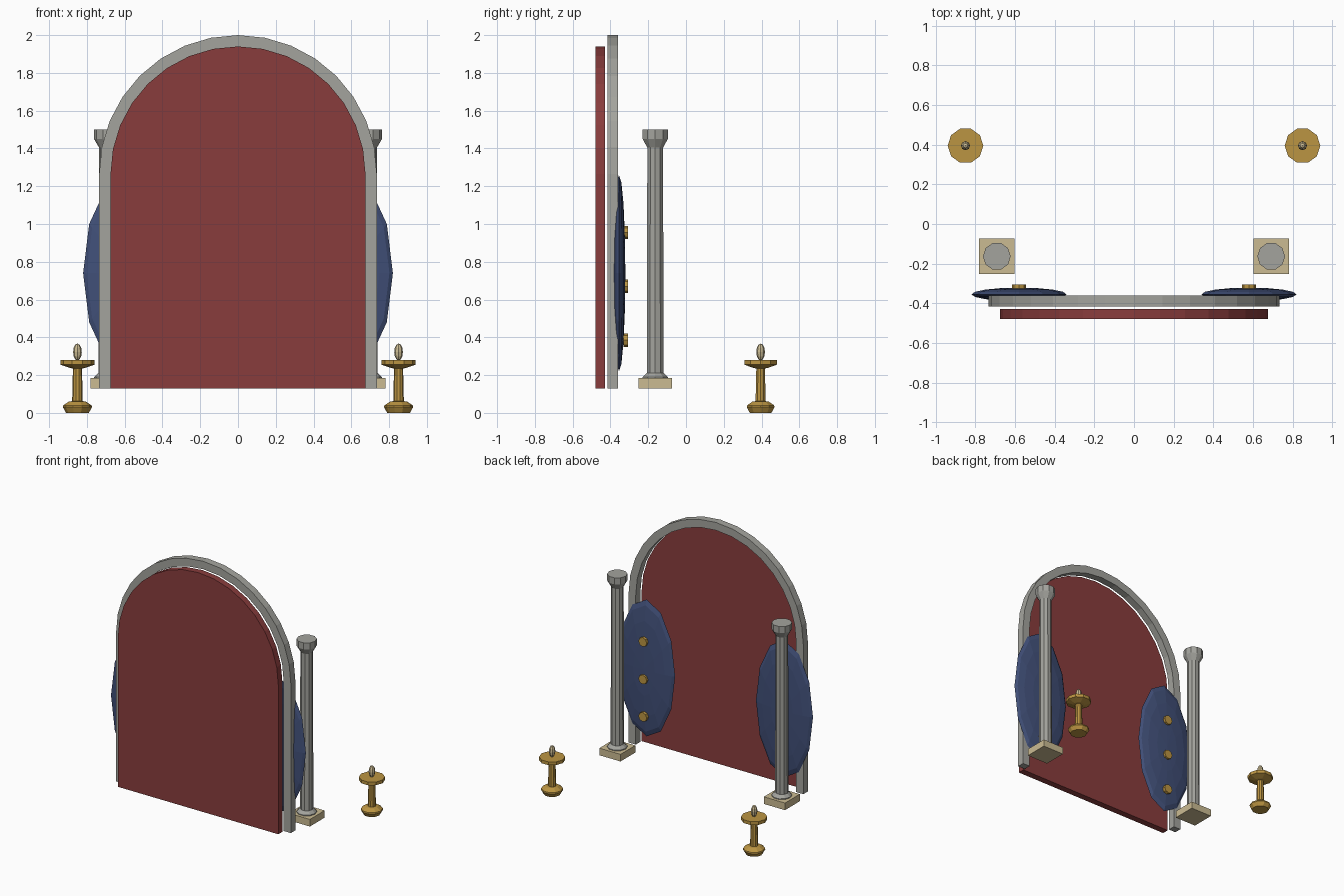
import bpy, bmesh, math
from mathutils import Matrix, Vector

cube = bpy.data.objects.get("Cube")
if cube:
    bpy.data.objects.remove(cube, do_unlink=True)


def material(name, rgb):
    m = bpy.data.materials.new(name)
    m.use_nodes = True
    color = (*rgb, 1.0)
    m.diffuse_color = color
    m.node_tree.nodes["Principled BSDF"].inputs["Base Color"].default_value = color
    return m


RED = material("dark red", (0.25, 0.046, 0.046))
STONE = material("grey stone", (0.37, 0.37, 0.34))
BLUE = material("navy blue", (0.053, 0.08, 0.19))
GOLD = material("gold", (0.50, 0.30, 0.055))
SAND = material("pale sand", (0.60, 0.50, 0.29))

FLOOR, SPRING = 0.13, 1.265


def finish(name, bm, mat):
    bmesh.ops.recalc_face_normals(bm, faces=bm.faces)
    mesh = bpy.data.meshes.new(name)
    bm.to_mesh(mesh)
    bm.free()
    mesh.materials.append(mat)
    ob = bpy.data.objects.new(name, mesh)
    bpy.context.collection.objects.link(ob)
    return ob


def arch_line(radius, segments=16):
    """Door outline: up one side, over the arch and down the other."""
    arc = [(radius * math.cos(math.pi * i / segments),
            SPRING + radius * math.sin(math.pi * i / segments))
           for i in range(segments + 1)]
    return [(radius, FLOOR)] + arc + [(-radius, FLOOR)]


def extrude_outline(name, outline, y0, y1, mat):
    bm = bmesh.new()
    face = bm.faces.new([bm.verts.new((x, y0, z)) for x, z in outline])
    new = bmesh.ops.extrude_face_region(bm, geom=[face])["geom"]
    verts = [v for v in new if isinstance(v, bmesh.types.BMVert)]
    bmesh.ops.translate(bm, verts=verts, vec=(0, y1 - y0, 0))
    return finish(name, bm, mat)


def lathe(name, profile, location, mat, sides=10):
    """Stack of (radius, height) rings with closed ends."""
    bm = bmesh.new()
    rings = []
    for r, z in profile:
        angles = [2 * math.pi * i / sides for i in range(sides)]
        rings.append([bm.verts.new(Vector(location) + Vector((r * math.cos(a), r * math.sin(a), z)))
                      for a in angles])
    for low, high in zip(rings, rings[1:]):
        for i in range(sides):
            j = (i + 1) % sides
            bm.faces.new((low[i], low[j], high[j], high[i]))
    bm.faces.new(rings[0])
    bm.faces.new(rings[-1])
    return finish(name, bm, mat)


def ellipsoid(name, location, radii, mat, segments, rings, turn=0.0):
    bm = bmesh.new()
    matrix = (Matrix.Translation(location) @ Matrix.Diagonal((*radii, 1))
              @ Matrix.Rotation(turn, 4, "X"))
    bmesh.ops.create_uvsphere(bm, u_segments=segments, v_segments=rings, radius=1, matrix=matrix)
    return finish(name, bm, mat)


def box(name, location, size, mat):
    bm = bmesh.new()
    bmesh.ops.create_cube(bm, size=1, matrix=Matrix.Translation(location) @ Matrix.Diagonal((*size, 1)))
    return finish(name, bm, mat)


# Arched door panel and the stone surround behind it
extrude_outline("door_panel", arch_line(0.675), -0.48, -0.43, RED)
extrude_outline("arch_frame", arch_line(0.735) + arch_line(0.675)[::-1], -0.415, -0.36, STONE)

COLUMN = [(0.07, 0.18), (0.07, 0.19), (0.046, 0.212), (0.044, 1.405), (0.07, 1.45), (0.07, 1.5)]
CANDLESTICK = [(0.06, 0), (0.077, 0.03), (0.075, 0.04), (0.045, 0.06), (0.028, 0.062),
               (0.024, 0.235), (0.04, 0.238), (0.09, 0.255), (0.09, 0.28)]

for side, s in (("left", 1), ("right", -1)):
    # Oval shield with three studs on its back
    ellipsoid(f"{side}_shield", (s * 0.58, -0.355, 0.74), (0.24, 0.034, 0.52), BLUE, 12, 8, math.pi / 2)
    for i in range(3):
        bm = bmesh.new()
        place = Matrix.Translation((s * 0.58, -0.318, 0.385 + 0.285 * i)) @ Matrix.Rotation(math.pi / 2, 4, "X")
        bmesh.ops.create_cone(bm, cap_ends=True, segments=8, radius1=0.035, radius2=0.035,
                              depth=0.024, matrix=place)
        finish(f"{side}_stud_{i + 1}", bm, GOLD)

    # Column on a square plinth
    box(f"{side}_plinth", (s * 0.692, -0.163, 0.157), (0.178, 0.178, 0.054), SAND)
    lathe(f"{side}_column", COLUMN, (s * 0.692, -0.163, 0), STONE)

    # Candlestick and flame
    lathe(f"{side}_candlestick", CANDLESTICK, (s * 0.85, 0.395, 0), GOLD)
    ellipsoid(f"{side}_flame", (s * 0.85, 0.395, 0.322), (0.023, 0.023, 0.045), SAND, 8, 6)
